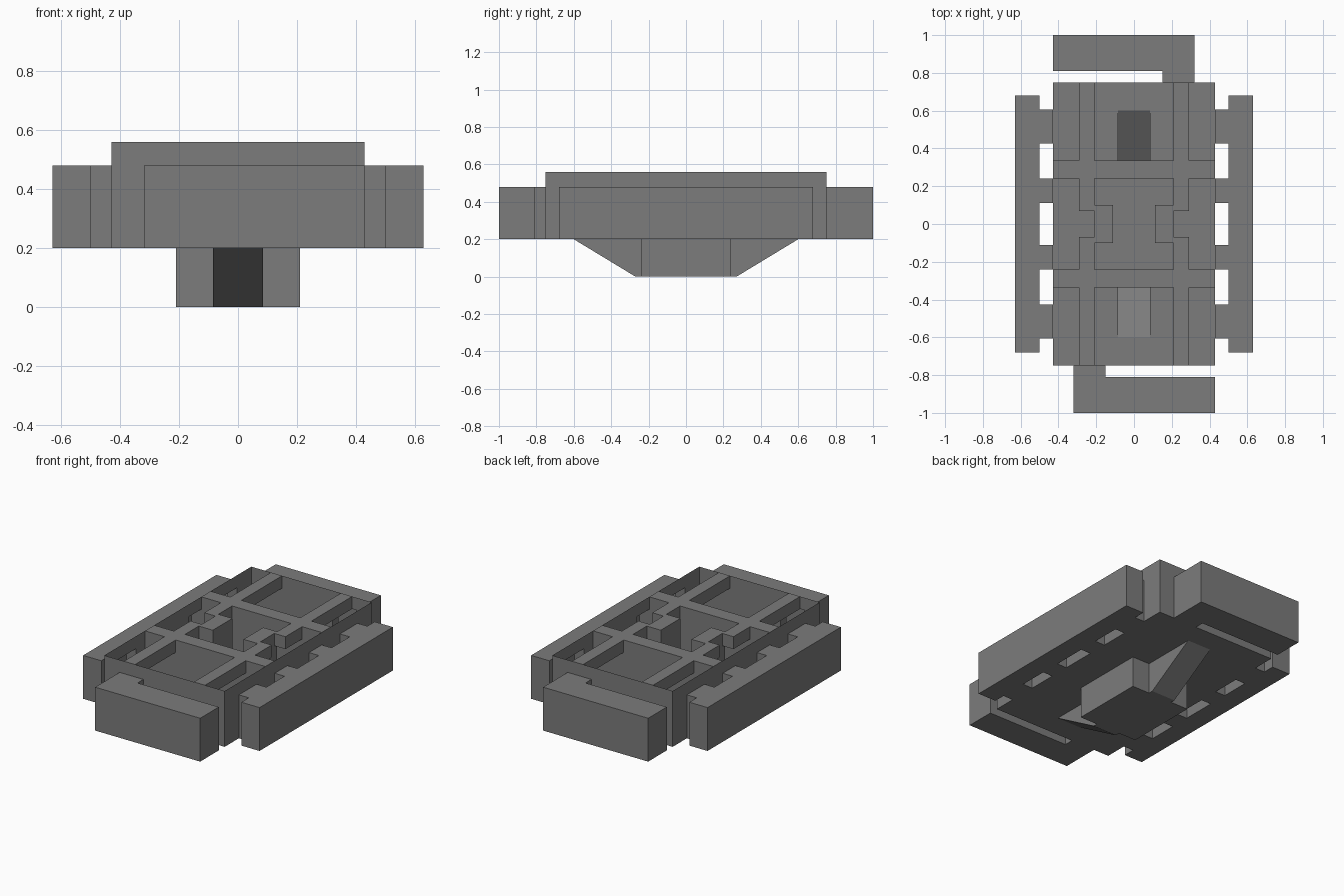
import bpy, bmesh

default = bpy.data.objects.get("Cube")
if default:
    bpy.data.objects.remove(default, do_unlink=True)

grey = bpy.data.materials.new("mid grey")
grey.use_nodes = True
grey.diffuse_color = (0.2, 0.2, 0.2, 1)
grey.node_tree.nodes["Principled BSDF"].inputs["Base Color"].default_value = (0.2, 0.2, 0.2, 1)

FLOOR, RIM, STEP = 0.2, 0.56, 0.48


def prism(name, outline, lo, hi, axis="z"):
    """Extrude an outline along z, or a (y, z) outline along x."""
    place = (lambda p, t: (p[0], p[1], t)) if axis == "z" else (lambda p, t: (t, p[0], p[1]))
    bm = bmesh.new()
    base = bm.faces.new([bm.verts.new(place(p, lo)) for p in outline])
    ext = bmesh.ops.extrude_face_region(bm, geom=[base], use_keep_orig=True)
    top = [v for v in ext["geom"] if isinstance(v, bmesh.types.BMVert)]
    shift = (0, 0, hi - lo) if axis == "z" else (hi - lo, 0, 0)
    bmesh.ops.translate(bm, verts=top, vec=shift)
    bmesh.ops.recalc_face_normals(bm, faces=bm.faces)
    mesh = bpy.data.meshes.new(name)
    bm.to_mesh(mesh)
    bm.free()
    mesh.materials.append(grey)
    obj = bpy.data.objects.new(name, mesh)
    bpy.context.scene.collection.objects.link(obj)
    return obj


def box(name, x0, x1, y0, y1, z0, z1):
    return prism(name, [(x0, y0), (x1, y0), (x1, y1), (x0, y1)], z0, z1)


# Solid pieces that merge into one hull
hull = box("tray_hull", -0.43, 0.43, -0.75, 0.75, FLOOR, RIM)
pieces = [box("keel_block", -0.21, 0.21, -0.24, 0.24, 0, 0.3)]
keel = [(-0.27, 0), (0.27, 0), (0.6, FLOOR), (0.6, 0.3), (-0.6, 0.3), (-0.6, FLOOR)]
pieces.append(prism("keel_fin", keel, -0.085, 0.085, "x"))

for s in (1, -1):
    # Side rail with its four connecting tunnels
    a, b = sorted((s * 0.5, s * 0.63))
    pieces.append(box("side_rail", a, b, -0.68, 0.68, FLOOR, STEP))
    a, b = sorted((s * 0.36, s * 0.56))
    for t in (1, -1):
        for near, far in ((0.11, 0.24), (0.425, 0.605)):
            c, d = sorted((t * near, t * far))
            pieces.append(box("rail_link", a, b, c, d, FLOOR, STEP))
    # End bumper, turned half way round for the opposite end
    a, b = sorted((s * -0.43, s * 0.32))
    c, d = sorted((s * 0.81, s * 1.0))
    pieces.append(box("end_bumper", a, b, c, d, FLOOR, STEP))
    a, b = sorted((s * 0.15, s * 0.32))
    c, d = sorted((s * 0.7, s * 0.9))
    pieces.append(box("bumper_link", a, b, c, d, FLOOR, STEP))

for piece in pieces:
    mod = hull.modifiers.new("join", "BOOLEAN")
    mod.operation = "UNION"
    mod.solver = "EXACT"
    mod.object = piece
bpy.context.view_layer.update()
merged = bpy.data.meshes.new_from_object(hull.evaluated_get(bpy.context.evaluated_depsgraph_get()))
hull.modifiers.clear()
hull.data = merged
for piece in pieces:
    bpy.data.objects.remove(piece, do_unlink=True)

# Open the top of the hull so it becomes a thin tray
bm = bmesh.new()
bm.from_mesh(hull.data)
lids = [f for f in bm.faces if all(v.co.z > RIM - 0.001 for v in f.verts)]
bmesh.ops.delete(bm, geom=lids, context="FACES")
bm.to_mesh(hull.data)
bm.free()
hull.data.materials.clear()
hull.data.materials.append(grey)

# Cross walls, long beams and centre posts inside the tray
for s in (1, -1):
    end = "back" if s > 0 else "front"
    a, b = sorted((s * 0.24, s * 0.335))
    box(end + "_cross_wall", -0.43, 0.43, a, b, FLOOR, RIM)
    for t in (1, -1):
        side = "left" if t > 0 else "right"
        c, d = sorted((t * 0.21, t * 0.29))
        for near, far in ((0.07, 0.24), (0.335, 0.75)):
            a, b = sorted((s * near, s * far))
            box(f"{end}_{side}_beam", c, d, a, b, STEP, RIM)
for t in (1, -1):
    a, b = sorted((t * 0.11, t * 0.21))
    box("left_post" if t > 0 else "right_post", a, b, -0.1, 0.1, 0.001, RIM)
